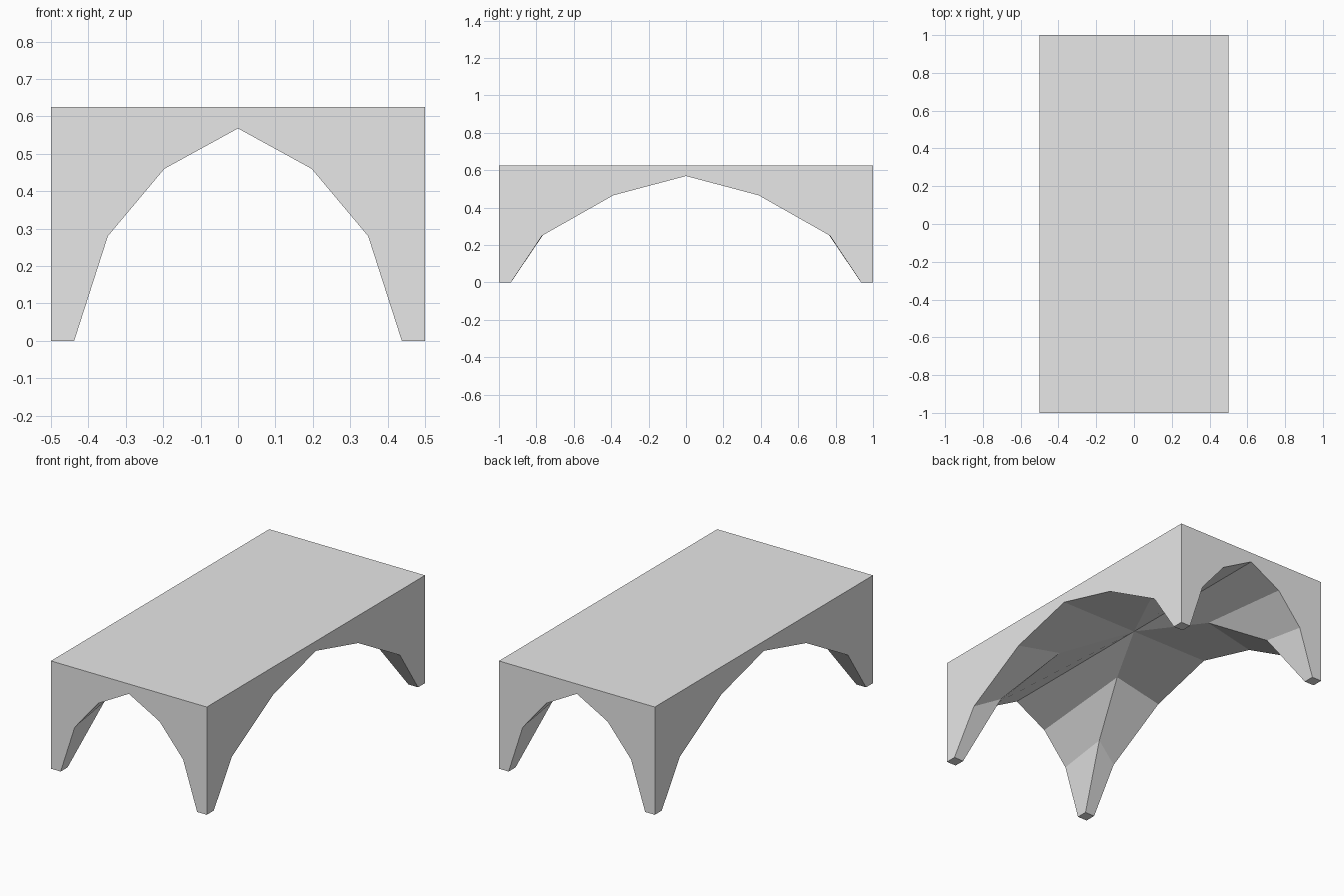
import bpy
import bmesh

cube = bpy.data.objects.get("Cube")
if cube:
    bpy.data.objects.remove(cube)

# Overall block size: half width, half length, height
W, L, H = 0.5, 1.0, 0.625

# Arch points from foot to crown: end arch (x, z), groin rib (x, y, z), side arch (y, z)
end_arch = [(0.438, 0), (0.348, 0.28), (0.197, 0.46), (0, 0.568)]
groin_rib = [(0.438, 0.936, 0), (0.352, 0.715, 0.327), (0.206, 0.389, 0.528), (0, 0, 0.569)]
side_arch = [(0.936, 0), (0.77, 0.25), (0.388, 0.466), (0, 0.569)]

# One quarter of the vaulted block
bm = bmesh.new()
end = [bm.verts.new((x, -L, z)) for x, z in end_arch]
rib = [bm.verts.new((x, -y, z)) for x, y, z in groin_rib]
side = [bm.verts.new((W, -y, z)) for y, z in side_arch]
foot = bm.verts.new((W, -L, 0))
corner = bm.verts.new((W, -L, H))
end_top = bm.verts.new((0, -L, H))
side_top = bm.verts.new((W, 0, H))
middle = bm.verts.new((0, 0, H))

# Vault panels on both sides of the groin
for i in range(len(rib) - 1):
    bm.faces.new((end[i], end[i + 1], rib[i + 1], rib[i]))
    bm.faces.new((rib[i], rib[i + 1], side[i + 1], side[i]))

# Foot, walls and flat top
bm.faces.new((foot, end[0], rib[0], side[0]))
bm.faces.new([end_top, corner, foot] + end)
bm.faces.new([side_top, corner, foot] + side)
bm.faces.new((middle, end_top, corner, side_top))

# Mirror the quarter into the whole block
for axis in range(2):
    copy = bmesh.ops.duplicate(bm, geom=bm.verts[:] + bm.edges[:] + bm.faces[:])
    for item in copy["geom"]:
        if isinstance(item, bmesh.types.BMVert):
            item.co[axis] *= -1
    bmesh.ops.remove_doubles(bm, verts=bm.verts[:], dist=0.0005)
bmesh.ops.recalc_face_normals(bm, faces=bm.faces[:])

mesh = bpy.data.meshes.new("vaulted_block")
bm.to_mesh(mesh)
bm.free()

# Single plain grey
grey = bpy.data.materials.new("light_grey")
grey.use_nodes = True
colour = (0.8, 0.8, 0.8, 1)
grey.diffuse_color = colour
grey.node_tree.nodes["Principled BSDF"].inputs["Base Color"].default_value = colour
mesh.materials.append(grey)

block = bpy.data.objects.new("vaulted_block", mesh)
bpy.context.collection.objects.link(block)
